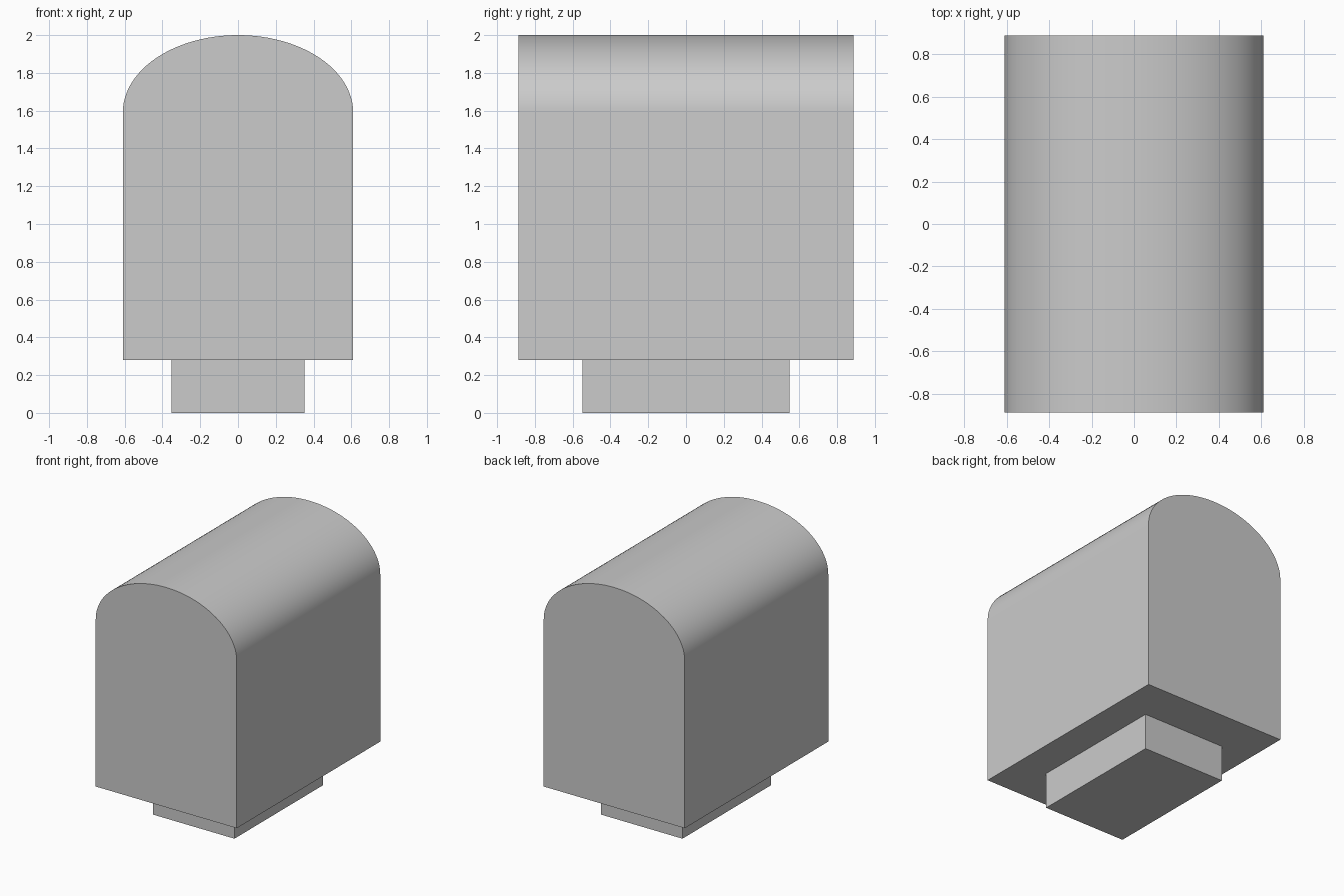
import bpy
import bmesh
from math import cos, sin, pi, radians

cube = bpy.data.objects.get("Cube")
if cube:
    bpy.data.objects.remove(cube, do_unlink=True)


def extrude_profile(name, profile, half_depth):
    """Extrude an x-z outline along y, centred on y = 0."""
    bm = bmesh.new()
    face = bm.faces.new([bm.verts.new((x, -half_depth, z)) for x, z in profile])
    result = bmesh.ops.extrude_face_region(bm, geom=[face], use_keep_orig=True)
    moved = [g for g in result["geom"] if isinstance(g, bmesh.types.BMVert)]
    bmesh.ops.translate(bm, verts=moved, vec=(0, 2 * half_depth, 0))
    bmesh.ops.recalc_face_normals(bm, faces=bm.faces)
    mesh = bpy.data.meshes.new(name)
    bm.to_mesh(mesh)
    bm.free()
    obj = bpy.data.objects.new(name, mesh)
    bpy.context.collection.objects.link(obj)
    return obj


# Main block with a half-elliptical arched top
half_width, spring, rise, bottom = 0.61, 1.59, 0.41, 0.28
segments = 48
arch = [(half_width * cos(pi * i / segments), spring + rise * sin(pi * i / segments))
        for i in range(segments + 1)]
body = extrude_profile("arched_body",
                       [(-half_width, bottom), (half_width, bottom)] + arch, 0.887)

# Narrow plinth below the body
foot = 0.353
extrude_profile("base_plinth",
                [(-foot, 0), (foot, 0), (foot, bottom), (-foot, bottom)], 0.548)

# Smooth the arch while keeping the end edges sharp
bpy.ops.object.select_all(action="DESELECT")
body.select_set(True)
bpy.context.view_layer.objects.active = body
bpy.ops.object.shade_smooth_by_angle(angle=radians(30))
